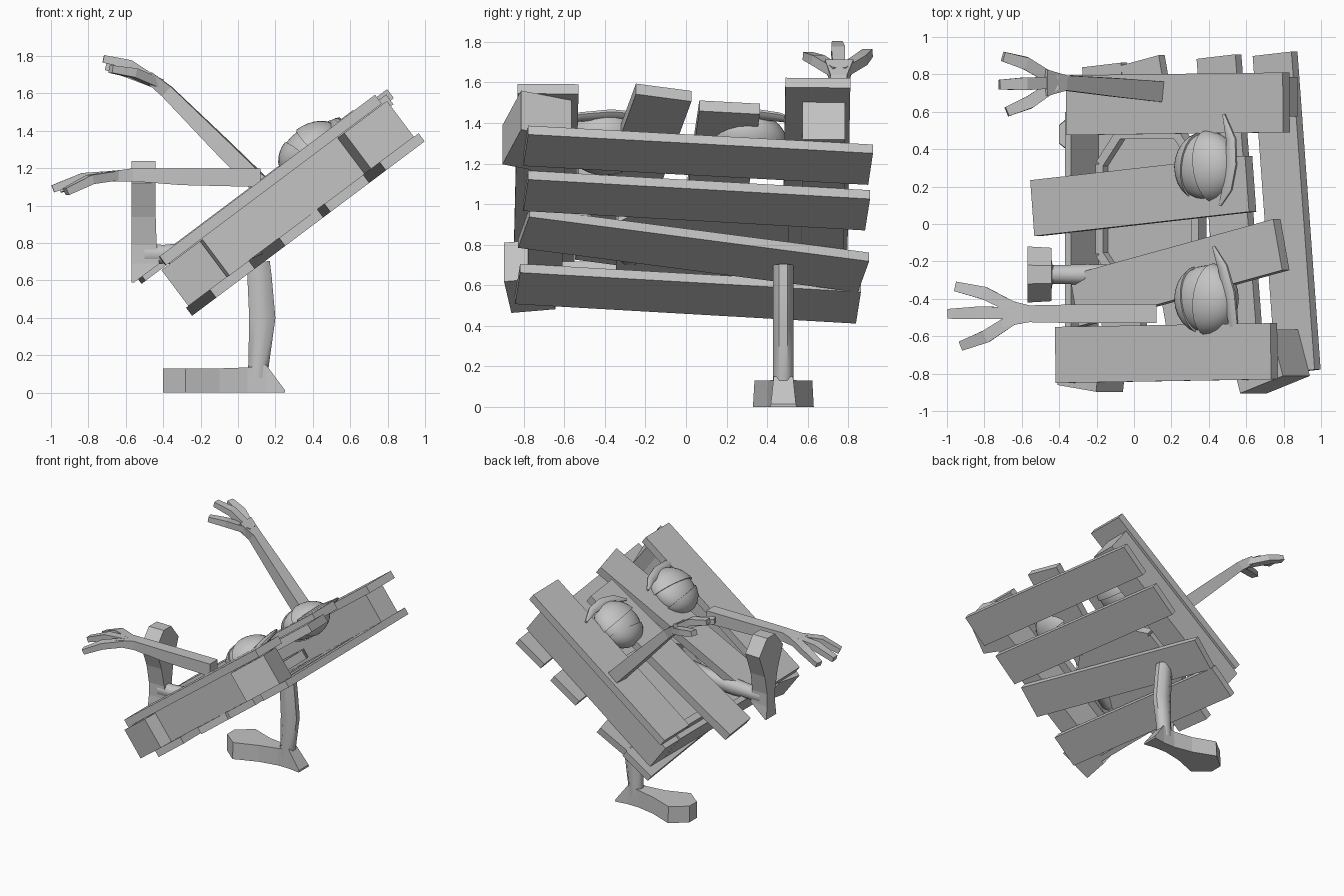
import bpy, bmesh, math
from mathutils import Vector, Matrix

if "Cube" in bpy.data.objects:
    bpy.data.objects.remove(bpy.data.objects["Cube"])

grey = bpy.data.materials.new("plain_grey")
grey.diffuse_color = (0.55, 0.55, 0.55, 1)
grey.use_nodes = True
grey.node_tree.nodes["Principled BSDF"].inputs["Base Color"].default_value = grey.diffuse_color

# Tilted crate frame: u runs up the slope, y across, n out of the slatted face
U, Y, N = Vector((0.8, 0, 0.6)), Vector((0, 1, 0)), Vector((-0.6, 0, 0.8))
FRAME = Matrix((U, Y, N)).transposed()


def crate(u, y, n):
    return FRAME @ Vector((u, y, n))


def finish(name, bm, smooth=False):
    bmesh.ops.recalc_face_normals(bm, faces=bm.faces)
    me = bpy.data.meshes.new(name)
    bm.to_mesh(me)
    bm.free()
    me.materials.append(grey)
    ob = bpy.data.objects.new(name, me)
    bpy.context.collection.objects.link(ob)
    if smooth:
        bpy.ops.object.select_all(action='DESELECT')
        ob.select_set(True)
        bpy.context.view_layer.objects.active = ob
        bpy.ops.object.shade_smooth_by_angle(angle=math.radians(50))
    return ob


def loft(name, rings, smooth=False):
    """Skin a list of point rings and cap both ends."""
    bm = bmesh.new()
    vs = [[bm.verts.new(p) for p in r] for r in rings]
    k = len(vs[0])
    for a, b in zip(vs, vs[1:]):
        for i in range(k):
            j = (i + 1) % k
            bm.faces.new((a[i], a[j], b[j], b[i]))
    bm.faces.new(vs[0][::-1])
    bm.faces.new(vs[-1])
    return finish(name, bm, smooth)


def board(name, a, b, width, n0, n1):
    """Plank in the crate frame between end centres a and b (u, y)."""
    a, b = Vector(a), Vector(b)
    d = (b - a).normalized()
    s = Vector((-d.y, d.x)) * width / 2
    rings = []
    for p in (a, b):
        rings.append([crate(*(p + s), n0), crate(*(p - s), n0),
                      crate(*(p - s), n1), crate(*(p + s), n1)])
    return loft(name, rings)


def block(name, centre, size, turn):
    d = Vector((math.cos(turn), math.sin(turn))) * size[0] / 2
    c = Vector(centre)
    return board(name, c - d, c + d, size[1], 0.53, 0.77)


def tube(name, pts, sizes, ref, sides=4, smooth=False):
    """Sweep a polygon along pts; sizes are half extents (side, up)."""
    pts = [Vector(p) for p in pts]
    rings = []
    for i, p in enumerate(pts):
        t = (pts[min(i + 1, len(pts) - 1)] - pts[max(i - 1, 0)]).normalized()
        side = Vector(ref).cross(t).normalized()
        up = t.cross(side)
        w, h = sizes[i]
        f = 1 / math.cos(math.pi / sides)
        rings.append([p + side * (w * f * math.cos(2 * math.pi * (k + .5) / sides))
                      + up * (h * f * math.sin(2 * math.pi * (k + .5) / sides))
                      for k in range(sides)])
    return loft(name, rings, smooth)


# Slats on the underside, running across
for i, (a, b) in enumerate([((1.475, -.79), (1.32, .91)), ((1.105, -.79), (.945, .895)),
                            ((.80, -.80), (.435, .875)), ((.34, -.83), (.18, .85))]):
    board(f"bottom_slat_{i + 1}", a, b, 0.26, 0.476, 0.53)

# Slats on the face, running up the slope
board("top_slat_1", (.16, .635), (1.61, .65), .32, .76, .82)
board("top_slat_2", (-.05, .085), (1.385, .215), .30, .775, .84)
board("top_slat_3", (.20, -.41), (1.56, -.11), .28, .735, .80)
board("top_slat_4", (.10, -.70), (1.54, -.68), .30, .775, .835)

# Long stringers along both sides, and a cross plank at the low end
board("near_stringer", (.12, -.70), (1.45, -.68), .17, .53, .775)
board("far_stringer", (.12, .67), (1.49, .68), .21, .53, .76)
board("lower_cross_plank", (.14, -.62), (.14, .6), .04, .53, .775)

# Corner blocks knocked askew
block("upper_near_block", (1.39, -.735), (.30, .26), math.radians(18))
block("lower_near_block", (.21, -.77), (.26, .22), math.radians(-8))

# Rounded panel with a raised rim inside the crate
ring = [Vector((.56 + .32 * sx * a, .08 + .40 * sy * b))
        for sx, sy, a, b in ((1, -1, 1, .6), (1, 1, 1, .6), (1, 1, .6, 1), (-1, 1, .6, 1),
                             (-1, 1, 1, .6), (-1, -1, 1, .6), (-1, -1, .6, 1), (1, -1, .6, 1))]
loft("inner_panel", [[crate(*p, n) for p in ring] for n in (.56, .585)])
for i, p in enumerate(ring):
    board(f"inner_rim_{i + 1}", p, ring[(i + 1) % 8], .05, .56, .63)


# Feet: rounded toe, pinched instep, narrow heel; each placed by its own mapping
def foot(name, place):
    prof = [(-.25, .065, .015), (-.15, .05, .15), (-.05, .05, .135),
            (.10, .08, .13), (.28, .15, .13), (.40, .05, .13)]
    loft(name, [[place(t, -w, 0), place(t, w, 0), place(t, w * .95, h), place(t, -w * .95, h)]
                for t, w, h in prof])


foot("standing_foot", lambda t, s, h: (-t, .48 + s, h))
foot("raised_foot", lambda t, s, h: (-.57 + h, -.27 + s, .84 + t))

# Legs
tube("standing_leg", [(.105, .48, .08), (.11, .48, .15), (.13, .48, .4), (.115, .48, .62), (.11, .48, .70)],
     [(.05, .055), (.05, .055), (.05, .07), (.05, .065), (.05, .06)], (1, 0, 0), 8, True)
tube("raised_leg", [(-.50, -.27, .74), (-.40, -.27, .74), (-.25, -.27, .745), (.02, -.28, .76), (.20, -.20, .84)],
     [(.05, .06), (.05, .05), (.055, .06), (.06, .06), (.06, .06)], (0, 0, 1), 8, True)

# Arms with three-fingered hands
tube("far_arm", [(.12, .71, 1.11), (-.1, .73, 1.33), (-.38, .755, 1.61), (-.48, .755, 1.69)],
     [(.055, .05), (.05, .045), (.04, .035), (.07, .03)], (0, 0, 1))
tube("near_arm", [(.12, -.48, 1.15), (-.3, -.48, 1.155), (-.56, -.48, 1.165), (-.70, -.475, 1.155)],
     [(.05, .05), (.05, .045), (.045, .035), (.075, .025)], (0, 0, 1))
hands = {
    "far": [((-.42, .765, 1.65), (-.58, .86, 1.71), (-.70, .895, 1.745)),
            ((-.42, .755, 1.65), (-.58, .75, 1.755), (-.72, .745, 1.785)),
            ((-.42, .745, 1.65), (-.56, .65, 1.71), (-.68, .60, 1.73))],
    "near": [((-.62, -.46, 1.165), (-.80, -.37, 1.15), (-.95, -.335, 1.09)),
             ((-.62, -.475, 1.165), (-.83, -.475, 1.15), (-.99, -.48, 1.09)),
             ((-.62, -.49, 1.165), (-.79, -.60, 1.14), (-.92, -.65, 1.075))]}
for side, fingers in hands.items():
    for i, path in enumerate(fingers):
        tube(f"{side}_finger_{i + 1}", path, [(.03, .025), (.034, .025), (.026, .02)], (0, 0, 1))


# Eyes: flattened ball, and lids cut from a slightly larger one
def ball(name, centre, radius, cuts=()):
    bm = bmesh.new()
    bmesh.ops.create_uvsphere(bm, u_segments=24, v_segments=16, radius=radius)
    bmesh.ops.scale(bm, vec=(1, 1, .68), verts=bm.verts)
    bmesh.ops.transform(bm, matrix=FRAME.to_4x4(), verts=bm.verts)
    bmesh.ops.translate(bm, vec=centre, verts=bm.verts)
    for offset, normal in cuts:
        normal = Vector(normal).normalized()
        geom = bm.verts[:] + bm.edges[:] + bm.faces[:]
        cut = bmesh.ops.bisect_plane(bm, geom=geom, plane_co=centre + normal * offset,
                                     plane_no=normal, clear_inner=True)
        edges = [e for e in cut["geom_cut"] if isinstance(e, bmesh.types.BMEdge)]
        bmesh.ops.holes_fill(bm, edges=edges)
    finish(name, bm, True)


for side, y, lean in (("far", .305, .12), ("near", -.40, -.12)):
    c = crate(1.085, y, .805)
    ball(f"{side}_eyeball", c, .178)
    ball(f"{side}_upper_lid", c, .196, [(.03, U + Y * lean + N * .15)])
    ball(f"{side}_lower_lid", c, .19, [(.06, -U + Y * lean - N * .2)])

# Eyebrows
brow_size = [(.008, .008), (.03, .015), (.036, .018), (.03, .015), (.008, .008)]
tube("far_brow", [(.48, .585, 1.40), (.52, .45, 1.43), (.52, .32, 1.445), (.50, .19, 1.43), (.46, .10, 1.40)],
     brow_size, N, 8, True)
tube("near_brow", [(.425, -.12, 1.40), (.475, -.23, 1.43), (.51, -.37, 1.44), (.53, -.52, 1.43), (.525, -.66, 1.40)],
     brow_size, N, 8, True)
